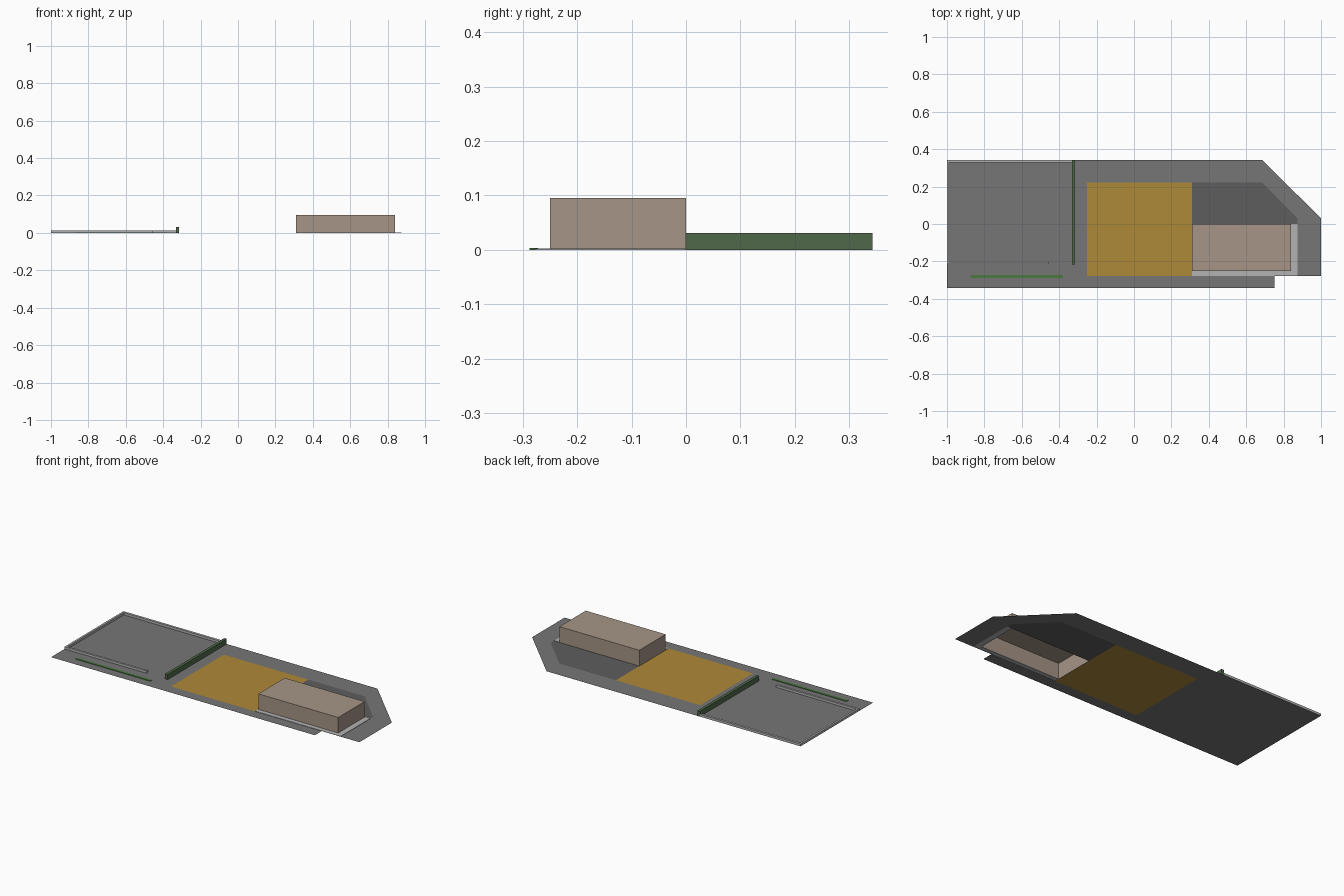
import bpy, bmesh

if "Cube" in bpy.data.objects:
    bpy.data.objects.remove(bpy.data.objects["Cube"])


def material(name, r, g, b):
    m = bpy.data.materials.new(name)
    m.diffuse_color = (r, g, b, 1)
    m.use_nodes = True
    m.node_tree.nodes["Principled BSDF"].inputs["Base Color"].default_value = m.diffuse_color
    return m


asphalt = material("asphalt", 0.18, 0.18, 0.18)
dark = material("dark_asphalt", 0.11, 0.11, 0.11)
ochre = material("ochre", 0.42, 0.25, 0.04)
tan = material("tan", 0.38, 0.30, 0.24)
hedge_green = material("hedge_green", 0.08, 0.14, 0.07)
grass_green = material("grass_green", 0.07, 0.19, 0.05)
light = material("light_paving", 0.45, 0.45, 0.45)


# Flat outline, optionally raised into a block with an open underside
def plot(name, outline, mat, height=0.0):
    bm = bmesh.new()
    base = bm.faces.new([bm.verts.new((x, y, 0)) for x, y in outline])
    base.normal_update()
    if base.normal.z < 0:
        base.normal_flip()
    if height:
        top = bmesh.ops.extrude_face_region(bm, geom=[base])["geom"]
        bmesh.ops.translate(bm, vec=(0, 0, height),
                            verts=[v for v in top if isinstance(v, bmesh.types.BMVert)])
        if base.is_valid:
            bmesh.ops.delete(bm, geom=[base], context='FACES_ONLY')
        bmesh.ops.recalc_face_normals(bm, faces=bm.faces)
        if max(bm.faces, key=lambda f: f.calc_center_median().z).normal.z < 0:
            bmesh.ops.reverse_faces(bm, faces=bm.faces)
    mesh = bpy.data.meshes.new(name)
    bm.to_mesh(mesh)
    bm.free()
    mesh.materials.append(mat)
    ob = bpy.data.objects.new(name, mesh)
    bpy.context.collection.objects.link(ob)
    return ob


def rect(x0, x1, y0, y1):
    return [(x0, y0), (x1, y0), (x1, y1), (x0, y1)]


# Ground: asphalt surround, ochre court and dark rear yard
plot("asphalt_ground", [(-1, -.343), (.75, -.343), (.75, -.278), (-.25, -.278),
                        (-.25, .222), (.685, .222), (.875, .03), (.875, -.278),
                        (1, -.278), (1, .03), (.685, .343), (-1, .343)], asphalt)
plot("ochre_court", rect(-.25, .31, -.278, .222), ochre)
plot("dark_yard", [(.31, 0), (.875, 0), (.875, .03), (.685, .222), (.31, .222)], dark)

# Paving along the two open sides of the building
plot("paving", [(.31, -.278), (.875, -.278), (.875, 0), (.84, 0),
                (.84, -.25), (.31, -.25)], light, 0.002)

# Building block
plot("building", rect(.31, .84, -.25, 0), tan, 0.095)

# Low kerb wall round the left lot
plot("lot_wall", [(-1, -.215), (-.455, -.215), (-.455, -.203), (-.988, -.203),
                  (-.988, .329), (-.332, .329), (-.332, .343), (-1, .343)], light, 0.014)

# Hedge dividing the lot from the court, and grass verge
plot("hedge", rect(-.332, -.315, -.217, .343), hedge_green, 0.031)
plot("grass_verge", rect(-.875, -.38, -.288, -.272), grass_green, 0.003)
